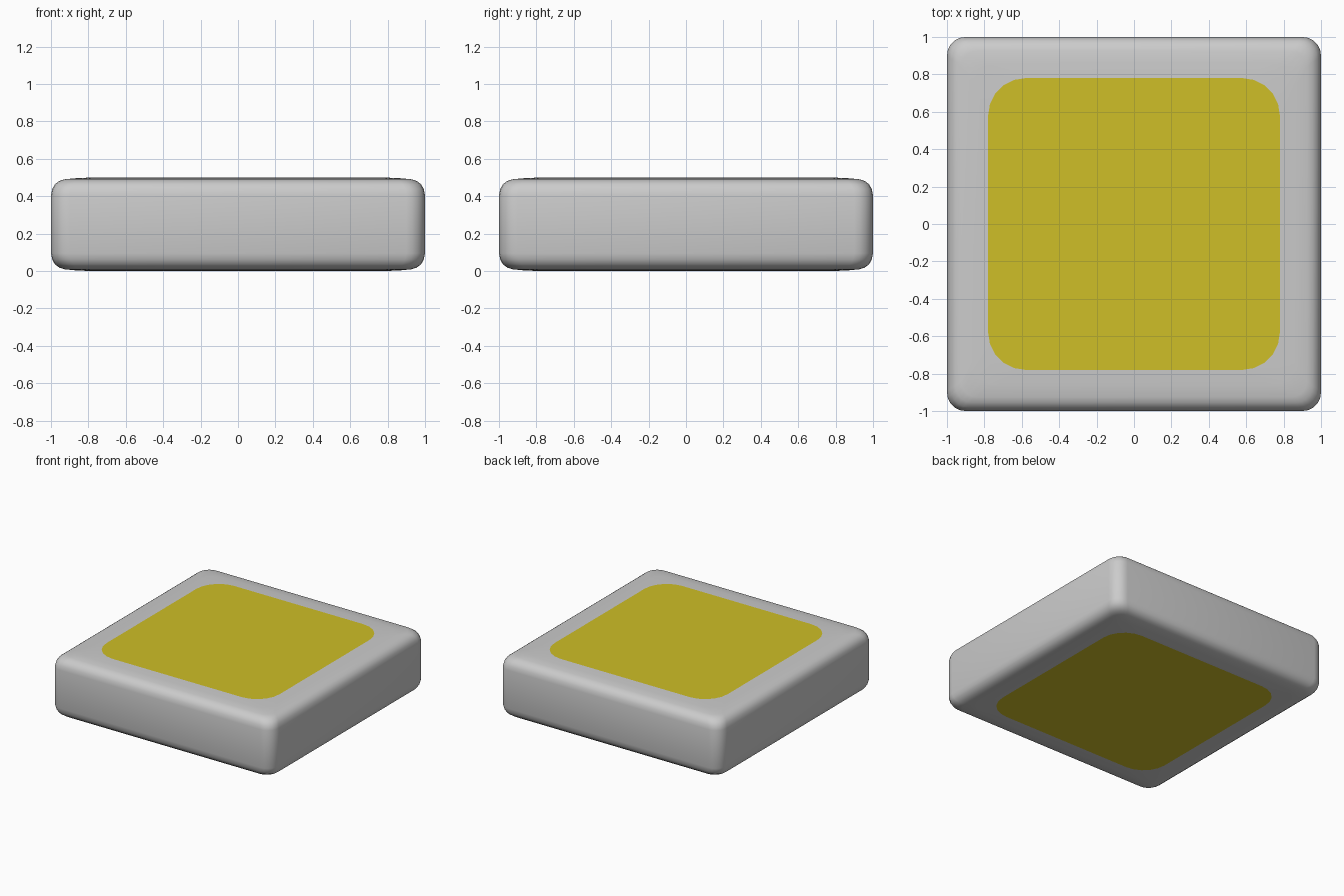
import bpy, bmesh, math

if "Cube" in bpy.data.objects:
    bpy.data.objects.remove(bpy.data.objects["Cube"])

SEG = 5  # segments per rounded corner


def rounded_square(bm, half, r, z):
    """Ring of vertices for a square with rounded corners."""
    ring = []
    for q, (sx, sy) in enumerate([(1, 1), (-1, 1), (-1, -1), (1, -1)]):
        for i in range(SEG + 1):
            a = math.pi / 2 * (q + i / SEG)
            ring.append(bm.verts.new((sx * (half - r) + r * math.cos(a),
                                      sy * (half - r) + r * math.sin(a), z)))
    return ring


def finish(bm, name, mat=None):
    me = bpy.data.meshes.new(name)
    bm.to_mesh(me)
    bm.free()
    me.shade_smooth()
    ob = bpy.data.objects.new(name, me)
    bpy.context.collection.objects.link(ob)
    if mat:
        me.materials.append(mat)
    return ob


# Grey body: half profile from panel border to side, mirrored for the bottom
half_profile = [(0.78, 0.20, 0.500), (0.86, 0.13, 0.497), (0.925, 0.085, 0.491),
                (0.955, 0.09, 0.482), (0.98, 0.10, 0.463),
                (0.993, 0.10, 0.438), (1.0, 0.10, 0.405)]
profile = half_profile + [(h, r, 0.5 - z) for h, r, z in reversed(half_profile)]
bm = bmesh.new()
rings = [rounded_square(bm, *p) for p in profile]
for a, b in zip(rings, rings[1:]):
    n = len(a)
    for i in range(n):
        j = (i + 1) % n
        bm.faces.new((a[i], b[i], b[j], a[j]))
bmesh.ops.recalc_face_normals(bm, faces=bm.faces)
finish(bm, "slab_body")

# Yellow panels set flush in the top and bottom
yellow = bpy.data.materials.new("yellow")
yellow.diffuse_color = (0.62, 0.52, 0.02, 1)
yellow.use_nodes = True
yellow.node_tree.nodes["Principled BSDF"].inputs["Base Color"].default_value = yellow.diffuse_color
for name, z in (("top_panel", 0.5), ("bottom_panel", 0.0)):
    bm = bmesh.new()
    face = bm.faces.new(rounded_square(bm, 0.78, 0.20, z))
    if z == 0:
        face.normal_flip()
    finish(bm, name, yellow)
